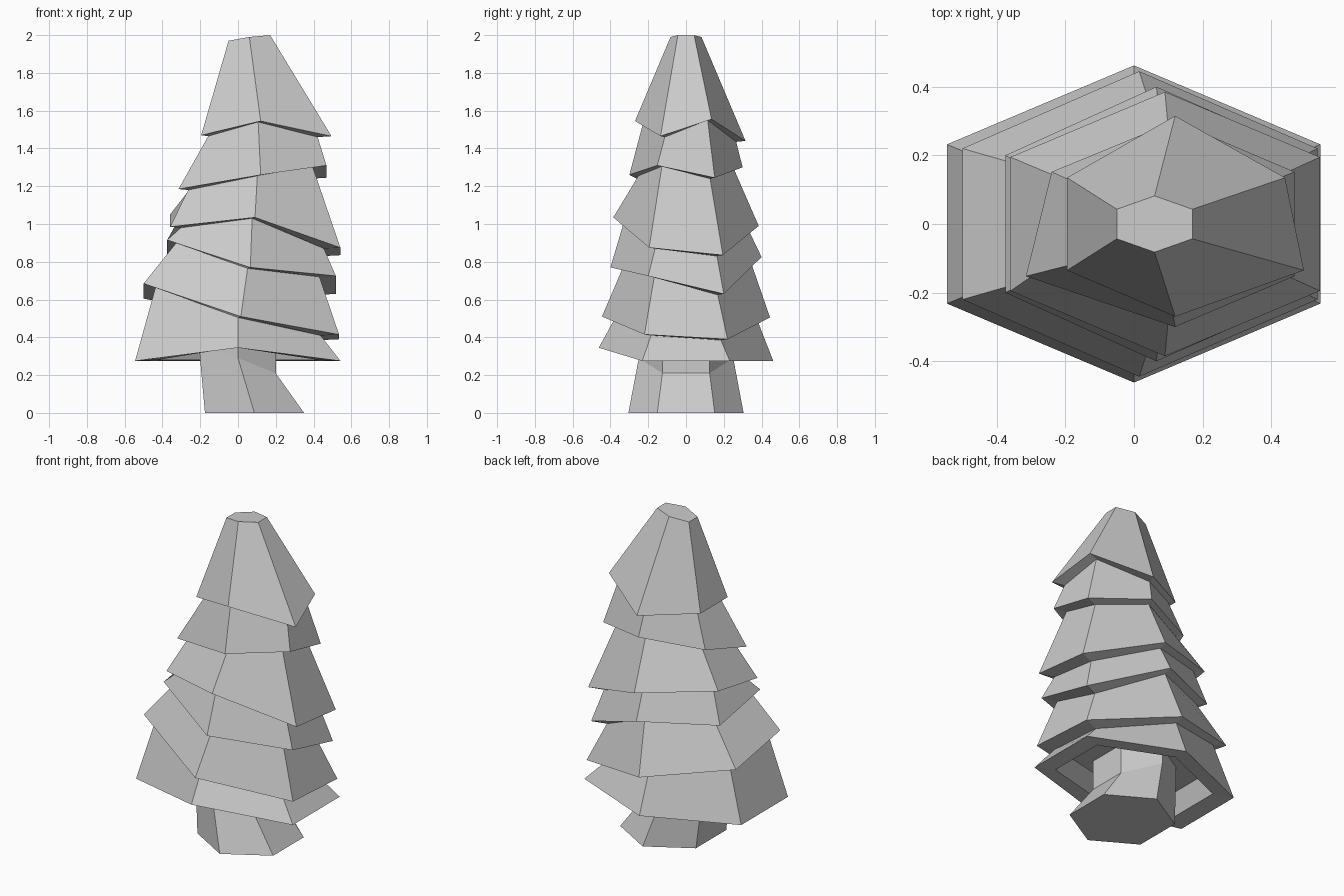
import bpy, bmesh
from mathutils import Vector

if "Cube" in bpy.data.objects:
    bpy.data.objects.remove(bpy.data.objects["Cube"])


def hexa(x_left, x_mid, x_right, y_side, y_mid, zs):
    """Six-sided ring: right-back, back, left-back, left-front, front, right-front."""
    xs = (x_right, x_mid, x_left, x_left, x_mid, x_right)
    ys = (y_side, y_mid, y_side, -y_side, -y_mid, -y_side)
    return [Vector(p) for p in zip(xs, ys, zs)]


def inset(ring, scale, lift, shift=0.0):
    """Shrink a ring around its centre, raise it and slide it along x."""
    c = sum(ring, Vector()) / 6
    return [Vector((c.x + (p.x - c.x) * scale + shift, c.y + (p.y - c.y) * scale, p.z + lift))
            for p in ring]


def loft(name, rings):
    """Skin a stack of rings and cap both ends."""
    bm = bmesh.new()
    rows = [[bm.verts.new(p) for p in ring] for ring in rings]
    for a, b in zip(rows, rows[1:]):
        for i in range(6):
            j = (i + 1) % 6
            bm.faces.new((a[i], a[j], b[j], b[i]))
    bm.faces.new(rows[0])
    bm.faces.new(rows[-1])
    bmesh.ops.recalc_face_normals(bm, faces=bm.faces)
    mesh = bpy.data.meshes.new(name)
    bm.to_mesh(mesh)
    bm.free()
    obj = bpy.data.objects.new(name, mesh)
    bpy.context.collection.objects.link(obj)


# Lower rims of the branch tiers, from the crown down
rims = [
    hexa(-.195, .12, .495, .135, .27, (1.555, 1.44, 1.47, 1.47, 1.545, 1.465)),
    hexa(-.315, .12, .468, .152, .30, (1.245, 1.30, 1.26, 1.185, 1.26, 1.31)),
    hexa(-.36, .09, .542, .195, .385, (.835, .99, 1.05, .985, 1.035, .875)),
    hexa(-.375, .065, .518, .20, .40, (.63, .825, .84, .915, .77, .725)),
    hexa(-.50, .015, .535, .22, .445, (.39, .505, .605, .685, .51, .415)),
    hexa(-.545, 0, .543, .232, .462, (.275, .275, .275, .275, .345, .275)),
]
rims[0][0].x = .44
rims[0][1].y = .315
rims[1][2].x = -.24

# Foliage: flat tip, then each rim folds inward to start the next tier
rings = [hexa(-.05, .06, .17, .043, .082, (2.0, 1.99, 1.97, 1.97, 1.99, 2.0))]
for rim in rims[:-1]:
    rings += [rim, inset(rim, .84, -.005, -.015)]

# Hollow underside of the lowest tier
rings += [rims[-1], inset(rims[-1], .79, .005), inset(rims[-1], .70, .12)]
loft("foliage", rings)

# Trunk: shifted foot, slanted joint, straight upper part
loft("trunk", [
    hexa(-.175, .087, .35, .152, .305, (0,) * 6),
    hexa(-.208, 0, .20, .125, .25, (.21, .29, .37, .37, .29, .21)),
    hexa(-.208, 0, .20, .125, .25, (.45,) * 6),
])
